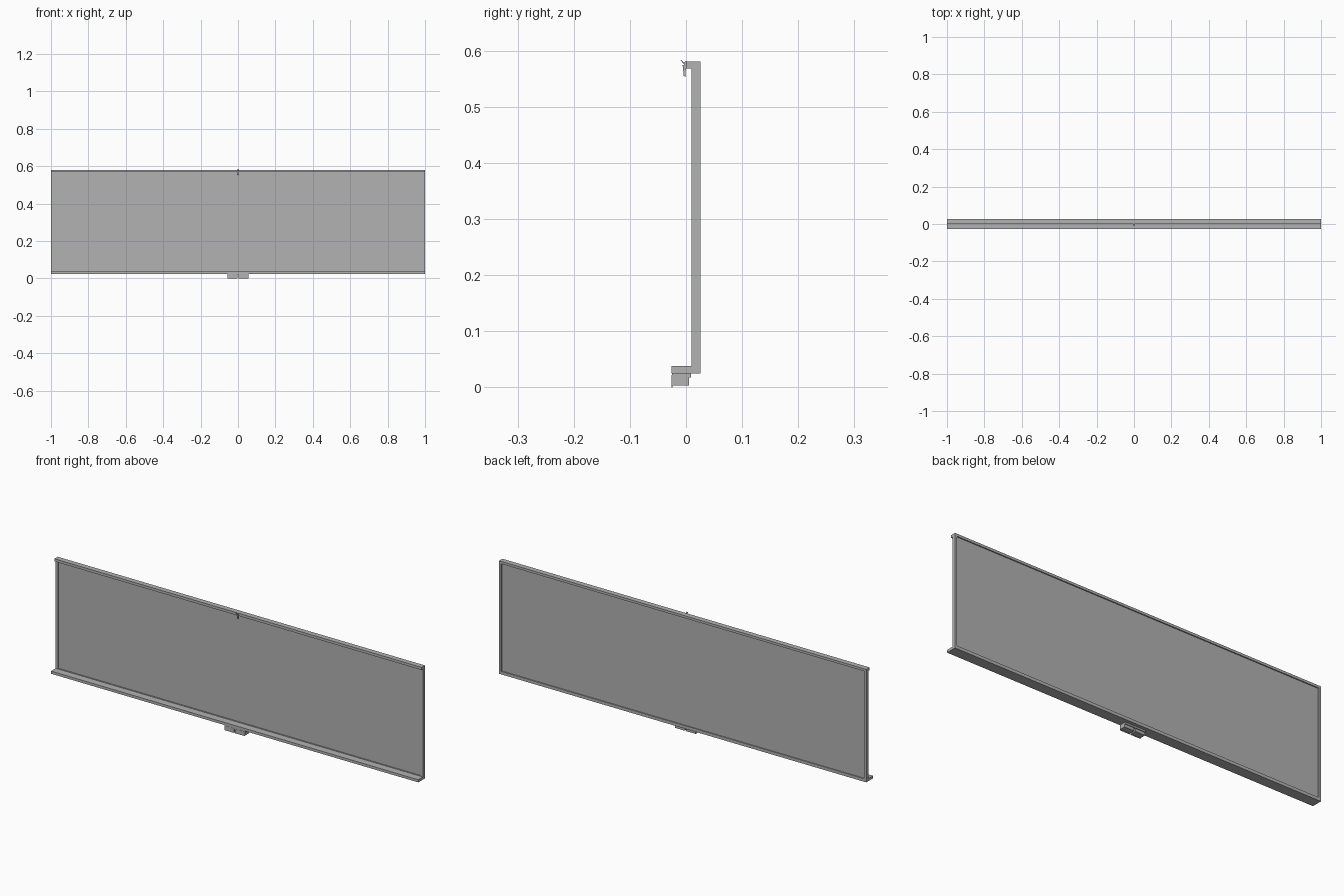
import bpy, bmesh
from mathutils import Vector

if "Cube" in bpy.data.objects:
    bpy.data.objects.remove(bpy.data.objects["Cube"], do_unlink=True)

grey = bpy.data.materials.new("mid grey")
grey.use_nodes = True
tone = (0.445, 0.445, 0.445, 1)
grey.diffuse_color = tone
grey.node_tree.nodes["Principled BSDF"].inputs["Base Color"].default_value = tone


def extrude_x(name, profile, x0, x1):
    """Sweep a closed (y, z) outline from x0 to x1."""
    bm = bmesh.new()
    face = bm.faces.new([bm.verts.new((x0, y, z)) for y, z in profile])
    swept = bmesh.ops.extrude_face_region(bm, geom=[face])["geom"]
    verts = [v for v in swept if isinstance(v, bmesh.types.BMVert)]
    bmesh.ops.translate(bm, verts=verts, vec=Vector((x1 - x0, 0, 0)))
    bmesh.ops.recalc_face_normals(bm, faces=bm.faces)
    mesh = bpy.data.meshes.new(name)
    bm.to_mesh(mesh)
    bm.free()
    mesh.materials.append(grey)
    obj = bpy.data.objects.new(name, mesh)
    bpy.context.collection.objects.link(obj)
    return obj


def box(name, x0, x1, y0, y1, z0, z1):
    return extrude_x(name, [(y0, z0), (y1, z0), (y1, z1), (y0, z1)], x0, x1)


BACK, FRONT, BOTTOM, TOP = 0.026, 0.01, 0.025, 0.581

# Board recessed inside the frame
box("board", -0.995, 0.995, 0.014, 0.021, 0.03, 0.575)

# Top rail with a forward lip
extrude_x("top_rail", [(BACK, 0.569), (BACK, TOP), (0, TOP), (0, 0.568),
                       (FRONT, 0.568)], -1, 1)

# Bottom rail and the tray in front of it
box("bottom_rail", -1, 1, FRONT, BACK, BOTTOM, 0.04)
box("tray", -1, 1, -0.026, FRONT, BOTTOM, 0.038)

# Side stiles
for side, x in (("right", -1), ("left", 0.988)):
    box(side + "_stile", x, x + 0.012, FRONT, BACK, 0.038, 0.57)

# Twin holder below the tray, with a slot between the halves
box("holder_mount", -0.055, 0.055, -0.025, 0.009, 0.017, BOTTOM)
for side, x in (("right", -0.056), ("left", 0.003)):
    box(side + "_holder", x, x + 0.053, -0.024, 0.005, 0.003, 0.018)
    box(side + "_holder_lip", x, x + 0.053, -0.026, -0.024, 0, 0.022)

# Small hook at the middle of the top rail
extrude_x("hook_strap", [(0.001, 0.575), (0.001, 0.582), (-0.004, 0.579),
                         (-0.009, 0.584), (-0.01, 0.583), (-0.004, 0.576)],
          -0.004, 0.004)
extrude_x("hook_tongue", [(0, 0.576), (-0.006, 0.574), (-0.004, 0.555),
                          (-0.001, 0.553)], -0.003, 0.003)
